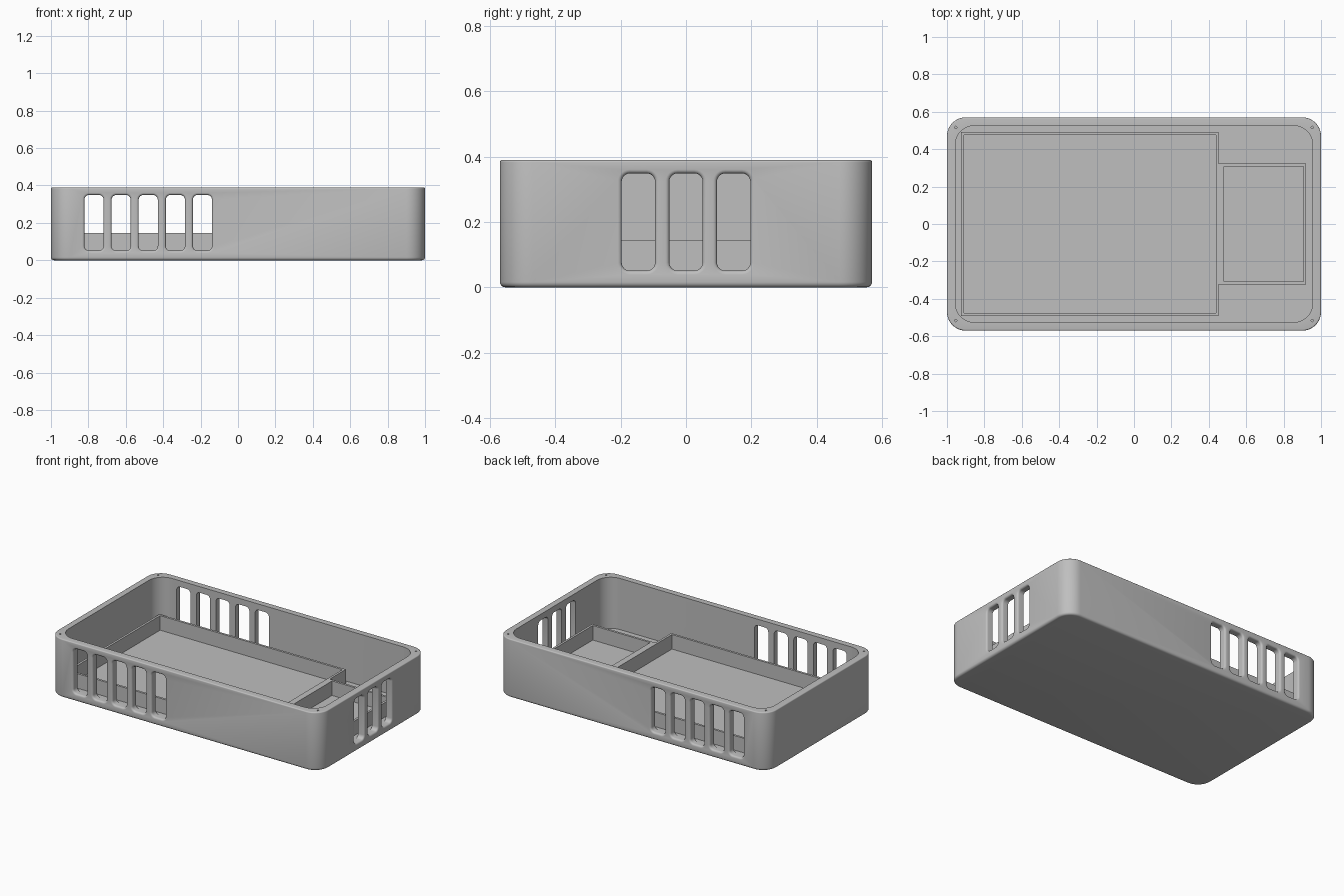
import bpy, bmesh
from math import sin, cos, pi, radians
from mathutils import Matrix, Vector

if "Cube" in bpy.data.objects:
    bpy.data.objects.remove(bpy.data.objects["Cube"], do_unlink=True)

grey = bpy.data.materials.new("plain grey")
grey.use_nodes = True
grey.diffuse_color = (0.52, 0.52, 0.52, 1)
grey.node_tree.nodes["Principled BSDF"].inputs["Base Color"].default_value = grey.diffuse_color


def ring(w, d, r, z, steps):
    """Rounded rectangle of half-sizes w, d and corner radius r."""
    pts = []
    for q, (sx, sy) in enumerate([(1, 1), (-1, 1), (-1, -1), (1, -1)]):
        for i in range(steps + 1):
            a = (q + i / max(steps, 1)) * pi / 2
            pts.append(Vector((sx * (w - r) + r * cos(a), sy * (d - r) + r * sin(a), z)))
    return pts


def loft(bm, rings, matrix=Matrix(), steps=8, closed=False):
    """Skin a stack of rings, capped at both ends or closed on itself."""
    loops = [[bm.verts.new(matrix @ p) for p in ring(*r, steps)] for r in rings]
    pairs = list(zip(loops, loops[1:]))
    if closed:
        pairs.append((loops[-1], loops[0]))
    else:
        bm.faces.new(loops[0][::-1])
        bm.faces.new(loops[-1])
    for a, b in pairs:
        n = len(a)
        for i in range(n):
            j = (i + 1) % n
            bm.faces.new((a[i], a[j], b[j], b[i]))


def finish(bm, name):
    bmesh.ops.recalc_face_normals(bm, faces=bm.faces)
    mesh = bpy.data.meshes.new(name)
    bm.to_mesh(mesh)
    bm.free()
    mesh.materials.append(grey)
    ob = bpy.data.objects.new(name, mesh)
    bpy.context.collection.objects.link(ob)
    return ob


def select_only(ob):
    bpy.ops.object.select_all(action='DESELECT')
    ob.select_set(True)
    bpy.context.view_layer.objects.active = ob


W, D, H, R = 1.0, 0.57, 0.39, 0.1
WALL, FLOOR = 0.045, 0.048


def edge(radius, top):
    """Rings that round the outer bottom or top edge."""
    out = []
    for i in range(5):
        a = i / 4 * pi / 2
        if top:
            inset, z = radius * (1 - cos(a)), H - radius + radius * sin(a)
        else:
            inset, z = radius * (1 - sin(a)), radius * (1 - cos(a))
        out.append((W - inset, D - inset, R - inset, z))
    return out


# Open tray with rounded corners
bm = bmesh.new()
inner = (W - WALL, D - WALL, R)
loft(bm, edge(0.016, False) + edge(0.007, True) + [(*inner, H), (*inner, FLOOR)], steps=12)
case = finish(bm, "case")

# Vent slots with rounded outer lips, and screw holes in the rim
bm = bmesh.new()
LIP = 0.012


def slot(x, y, turn):
    hw, hh, r = 0.051, 0.149, 0.025
    rings = [(hw, hh, r, -0.08)]
    for i in range(5):
        a = i / 4 * pi / 2
        g = LIP * (1 - cos(a))
        rings.append((hw + g, hh + g, r + g, LIP * (sin(a) - 1)))
    rings.append((hw + LIP, hh + LIP, r + LIP, 0.03))
    m = (Matrix.Translation((x, y, 0.2)) @ Matrix.Rotation(radians(turn), 4, 'Z')
         @ Matrix.Rotation(radians(90), 4, 'X'))
    loft(bm, rings, m, steps=6)


for i in range(5):
    x = -0.77 + 0.145 * i
    slot(x, -D, 0)
    slot(x, D, 180)
for i in (-1, 0, 1):
    slot(W, 0.146 * i, 90)
for sx in (-1, 1):
    for sy in (-1, 1):
        hole = [(0.006, 0.006, 0.006, 0.3), (0.006, 0.006, 0.006, 0.42)]
        loft(bm, hole, Matrix.Translation((sx * 0.953, sy * 0.517, 0)), steps=3)
bmesh.ops.remove_doubles(bm, verts=bm.verts, dist=1e-5)
cutter = finish(bm, "vent_cutter")
cutter.hide_render = True

cut = case.modifiers.new("vents", 'BOOLEAN')
cut.operation = 'DIFFERENCE'
cut.solver = 'EXACT'
cut.object = cutter
select_only(case)
bpy.ops.object.modifier_apply(modifier=cut.name)
bpy.data.objects.remove(cutter, do_unlink=True)
select_only(case)
bpy.ops.object.shade_smooth_by_angle(angle=radians(30))


# Low square-cornered compartment walls standing on the floor
def compartment(name, x0, x1, half_depth, t=0.015):
    b = bmesh.new()
    hw = (x1 - x0) / 2
    low, top = FLOOR - 0.01, 0.145
    loft(b, [(hw, half_depth, 0, low), (hw, half_depth, 0, top),
             (hw - t, half_depth - t, 0, top), (hw - t, half_depth - t, 0, low)],
         Matrix.Translation(((x0 + x1) / 2, 0, 0)), steps=0, closed=True)
    return finish(b, name)


compartment("large_compartment_walls", -0.925, 0.453, 0.492)
compartment("small_compartment_walls", 0.465, 0.92, 0.323)

# Filler that joins the two compartments into one divider
bm = bmesh.new()
loft(bm, [(0.007, 0.323, 0, FLOOR - 0.01), (0.007, 0.323, 0, 0.145)],
     Matrix.Translation((0.459, 0, 0)), steps=0)
finish(bm, "divider_filler")
